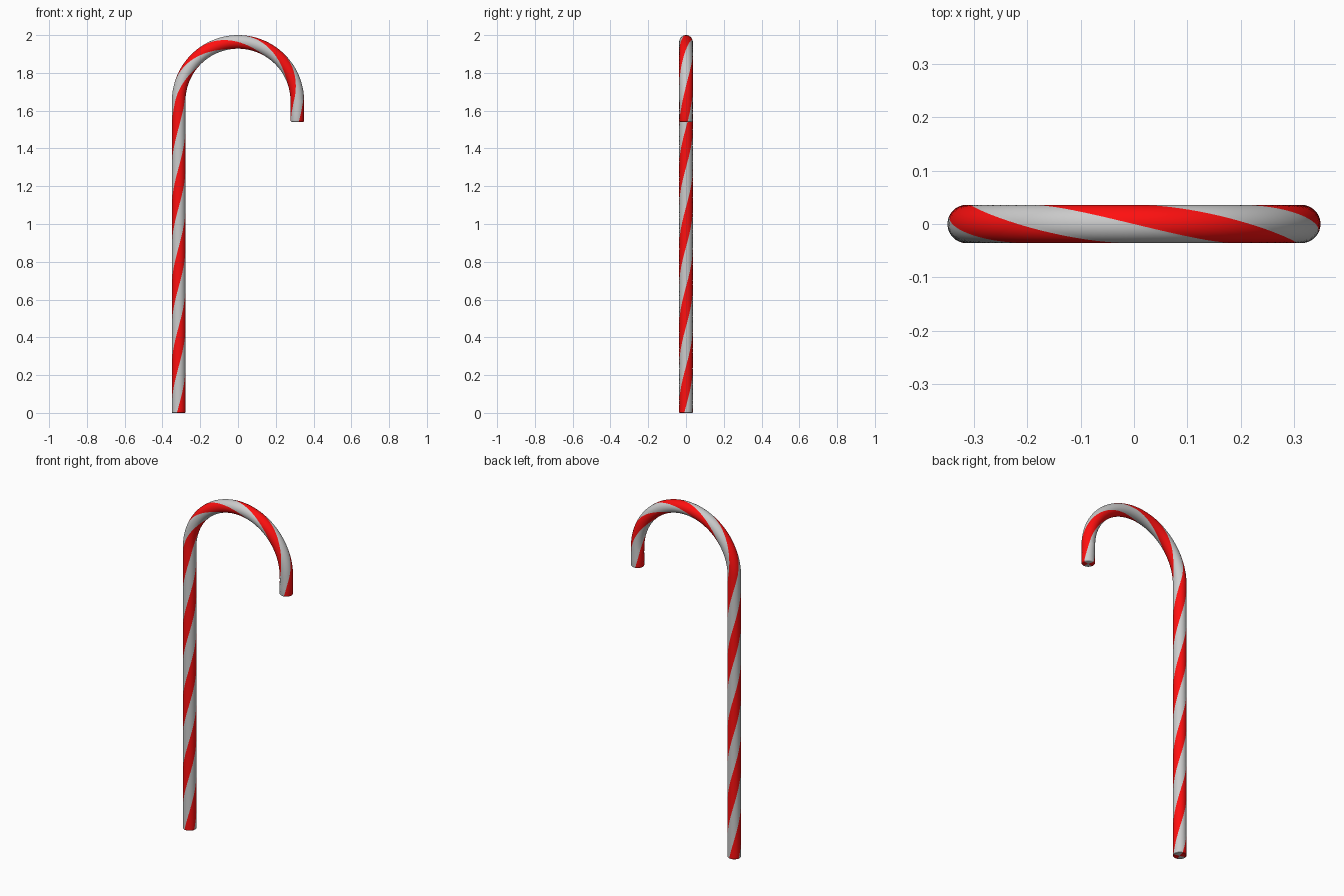
import bpy, bmesh
from math import pi, sin, cos, radians
from mathutils import Vector

if "Cube" in bpy.data.objects:
    bpy.data.objects.remove(bpy.data.objects["Cube"])

R = 0.036                      # tube radius
BEND = 0.35 - R                # hook radius along the centre line
SHAFT = 2.0 - 0.35             # height where the hook begins
TIP_Z = 1.54                   # height of the hook's open end
ARC = pi * BEND
LENGTH = SHAFT + ARC + (SHAFT - TIP_Z)
TWIST = radians(427)           # stripe rotation per unit of length
SEG = 10                       # faces across each quarter-turn stripe


def frame(s):
    """Centre point and outward direction at distance s along the cane."""
    if s <= SHAFT:
        return Vector((-BEND, 0, s)), Vector((-1, 0, 0))
    if s <= SHAFT + ARC:
        t = (s - SHAFT) / BEND
        out = Vector((-cos(t), 0, sin(t)))
        return Vector((0, 0, SHAFT)) + out * BEND, out
    return Vector((BEND, 0, 2 * SHAFT + ARC - s)), Vector((1, 0, 0))


def stations():
    """Distance and radius of every ring, with small rounded ends."""
    b = 0.008
    st = [(0, R - 0.002), (0.002, R)]
    n = 60
    st += [(SHAFT * i / n, R) for i in range(1, n)]
    n = 72
    st += [(SHAFT + ARC * i / n, R) for i in range(n + 1)]
    st.append((LENGTH - 0.05, R))
    st += [(LENGTH - b + b * sin(t * pi / 8), R - b + b * cos(t * pi / 8))
           for t in range(5)]
    return st


def spiral(name, start):
    """Two opposite quarter-circumference stripes twisted along the cane."""
    bm = bmesh.new()
    st = stations()
    for side in (0, pi):
        rows = []
        for s, r in st:
            p, out = frame(s)
            row = []
            for j in range(SEG + 1):
                a = start + side + TWIST * s + j * pi / 2 / SEG
                row.append(bm.verts.new(p - out * cos(a) * r + Vector((0, sin(a) * r, 0))))
            rows.append(row)
        for lo, hi in zip(rows, rows[1:]):
            for j in range(SEG):
                bm.faces.new((lo[j], lo[j + 1], hi[j + 1], hi[j]))
        # End cap wedges
        c0 = bm.verts.new(frame(0)[0])
        c1 = bm.verts.new(frame(LENGTH)[0])
        for j in range(SEG):
            bm.faces.new((c0, rows[0][j + 1], rows[0][j]))
            bm.faces.new((c1, rows[-1][j], rows[-1][j + 1]))
    me = bpy.data.meshes.new(name)
    bm.to_mesh(me)
    bm.free()
    ob = bpy.data.objects.new(name, me)
    bpy.context.collection.objects.link(ob)
    bpy.ops.object.select_all(action='DESELECT')
    ob.select_set(True)
    bpy.context.view_layer.objects.active = ob
    bpy.ops.object.shade_smooth_by_angle(angle=radians(35))
    return ob


# Red stripes and the plain stripes between them
red = bpy.data.materials.new("red")
red.diffuse_color = (1.0, 0.005, 0.005, 1)
red.use_nodes = True
red.node_tree.nodes["Principled BSDF"].inputs["Base Color"].default_value = red.diffuse_color
spiral("red_stripes", radians(255)).data.materials.append(red)
spiral("plain_stripes", radians(345))
